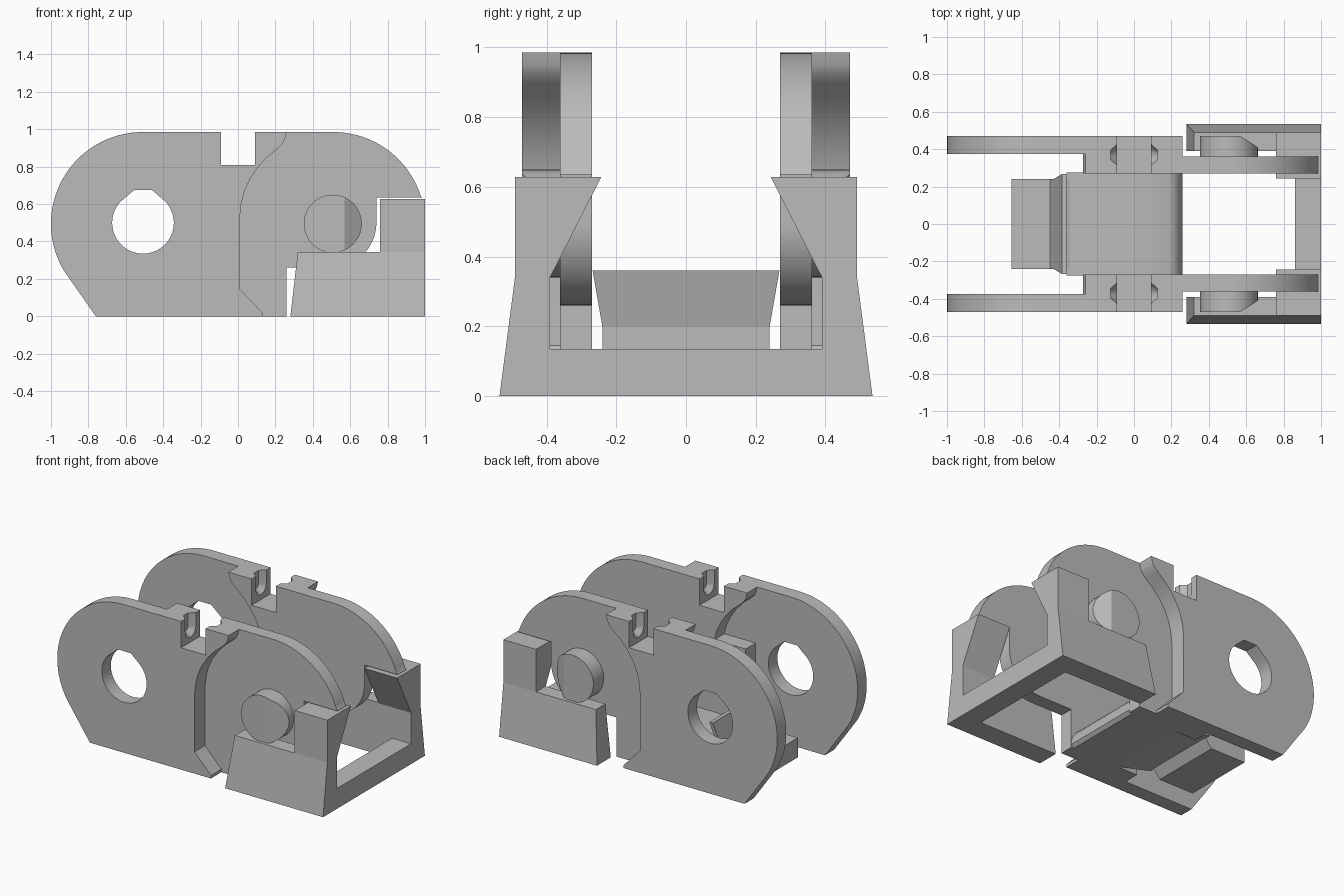
import bpy, bmesh, math

cube = bpy.data.objects.get("Cube")
if cube:
    bpy.data.objects.remove(cube, do_unlink=True)

grey = bpy.data.materials.new("plain_grey")
grey.use_nodes = True
COLOUR = (0.5, 0.5, 0.5, 1)
grey.diffuse_color = COLOUR
grey.node_tree.nodes["Principled BSDF"].inputs["Base Color"].default_value = COLOUR


def arc(cx, cz, r, start, end, n=24):
    step = math.radians(end - start) / n
    a = math.radians(start)
    return [(cx + r * math.cos(a + i * step), cz + r * math.sin(a + i * step))
            for i in range(n + 1)]


def place(axis, p, t):
    return {"x": (t, p[0], p[1]), "y": (p[0], t, p[1]), "z": (p[0], p[1], t)}[axis]


def loft(name, axis, pts_a, a, pts_b, b):
    """Solid between two matching outlines set across an axis."""
    bm = bmesh.new()
    low = [bm.verts.new(place(axis, p, a)) for p in pts_a]
    high = [bm.verts.new(place(axis, p, b)) for p in pts_b]
    n = len(low)
    bm.faces.new(low)
    bm.faces.new(high[::-1])
    for i in range(n):
        j = (i + 1) % n
        bm.faces.new((low[j], low[i], high[i], high[j]))
    bmesh.ops.recalc_face_normals(bm, faces=bm.faces)
    mesh = bpy.data.meshes.new(name)
    bm.to_mesh(mesh)
    bm.free()
    mesh.materials.append(grey)
    ob = bpy.data.objects.new(name, mesh)
    bpy.context.collection.objects.link(ob)
    return ob


def prism(name, axis, pts, a, b):
    return loft(name, axis, pts, a, pts, b)


def activate(ob):
    bpy.ops.object.select_all(action="DESELECT")
    ob.select_set(True)
    bpy.context.view_layer.objects.active = ob


def cut(ob, cutter):
    mod = ob.modifiers.new("cut", "BOOLEAN")
    mod.operation, mod.solver, mod.object = "DIFFERENCE", "EXACT", cutter
    activate(ob)
    bpy.ops.object.modifier_apply(modifier=mod.name)
    bpy.data.objects.remove(cutter, do_unlink=True)


def finish(ob, mirrored=True):
    if mirrored:
        mod = ob.modifiers.new("mirror", "MIRROR")
        mod.use_axis = (False, True, False)
    activate(ob)
    bpy.ops.object.shade_smooth_by_angle(angle=math.radians(30))


def cut_pockets(ob):
    # tapered U-shaped recesses in both walls of the top notch
    def u_shape(r):
        return [(0.37 + r, 1.02)] + [(0.37 - x, z) for x, z in
                arc(0, 0.9, r, 180, 360, 10)] + [(0.37 - r, 1.02)]
    for s in (-1, 1):
        cut(ob, loft("pocket_cutter", "x", u_shape(0.065), s * 0.08,
                     u_shape(0.025), s * 0.125))


TOP = 0.985
notch = [(0.09, TOP), (0.09, 0.81), (-0.09, 0.81), (-0.09, TOP)]
# S-shaped clearance edge, from bottom to top
edge = [(0.13, 0), (0.13, 0.02), (0.01, 0.145), (0.01, 0.53), (0.017, 0.6),
        (0.035, 0.67), (0.065, 0.735), (0.105, 0.795), (0.155, 0.85),
        (0.21, 0.895), (0.24, 0.925), (0.252, 0.95), (0.26, TOP)]

# Outer plate with pivot hole
outer = prism("outer_plate", "y",
              edge + notch + arc(-0.51, 0.495, 0.49, 90, 211, 32) + [(-0.76, 0)],
              0.36, 0.47)
cut(outer, prism("hole_cutter", "y",
                 arc(-0.508, 0.5, 0.165, 137, 403, 32) + [(-0.46, 0.675), (-0.555, 0.675)],
                 0.3, 0.5))
recess = [(-x, z) for x, z in edge[1:]]
cut(outer, prism("recess_cutter", "y",
                 [(-1.1, -0.1), (-0.13, -0.1)] + recess + [(-0.26, 1.1), (-1.1, 1.1)],
                 0.3, 0.375))
cut_pockets(outer)
finish(outer)

# Inner plate with rounded end and stop notch
inner = prism("inner_plate", "y",
              [(-0.13, 0), (0.26, 0), (0.26, 0.26)]
              + arc(0.5, 0.5, 0.24, -90, 0, 16) + [(0.74, 0.635), (0.985, 0.635)]
              + arc(0.51, 0.495, 0.49, 18, 90) + notch
              + [(-x, z) for x, z in reversed(edge[1:])], 0.27, 0.361)
cut_pockets(inner)
finish(inner)

# Stop block on the inner side
finish(prism("stop_block", "y",
             [(0, 0), (0, 0.61), (-0.25, 0.61)]
             + arc(-0.5, 0.5, 0.25, 0, -25, 6) + [(-0.25, 0.34), (-0.25, 0)],
             0.27, 0.38))

# Pivot boss with sloping lead-in
boss = prism("pivot_boss", "y", arc(0.507, 0.495, 0.155, 0, 352.5, 47), 0.355, 0.47)
cut(boss, prism("slope_cutter", "z", [(0.57, 0.47), (0.662, 0.41), (0.8, 0.41),
                                      (0.8, 0.6), (0.57, 0.6)], 0.2, 0.8))
finish(boss)

# Cross floor with rounded right end
finish(prism("cross_floor", "y",
             [(-0.36, 0.07), (-0.1, 0), (0.24, 0), (0.26, 0.02), (0.255, 0.06),
              (0.24, 0.09), (0.22, 0.115), (0.19, 0.13), (-0.04, 0.13), (-0.36, 0.12)],
             -0.275, 0.275), False)

# Tongue and its flared leaning lip
finish(prism("tongue", "y",
             [(-0.655, 0.01), (-0.4, 0.01), (-0.34, 0.08), (-0.34, 0.12), (-0.4, 0.135),
              (-0.4, 0.2), (-0.43, 0.2), (-0.45, 0.14), (-0.655, 0.14)],
             -0.24, 0.24), False)
finish(loft("tongue_lip", "z",
            [(-0.43, -0.24), (-0.4, -0.24), (-0.4, 0.24), (-0.43, 0.24)], 0.2,
            [(-0.385, -0.268), (-0.36, -0.268), (-0.36, 0.268), (-0.385, 0.268)], 0.36), False)

# End frame: sloped side walls, posts and cross bar
finish(loft("frame_wall", "z",
            [(0.28, 0.39), (1, 0.39), (1, 0.535), (0.28, 0.535)], 0,
            [(0.32, 0.39), (1, 0.39), (1, 0.49), (0.32, 0.49)], 0.345))
finish(prism("frame_post", "x",
             [(0.39, 0.34), (0.49, 0.34), (0.49, 0.628), (0.243, 0.628)], 0.76, 1))
finish(prism("frame_bar", "x",
             [(-0.4, 0), (0.4, 0), (0.4, 0.135), (-0.4, 0.135)], 0.86, 1), False)
